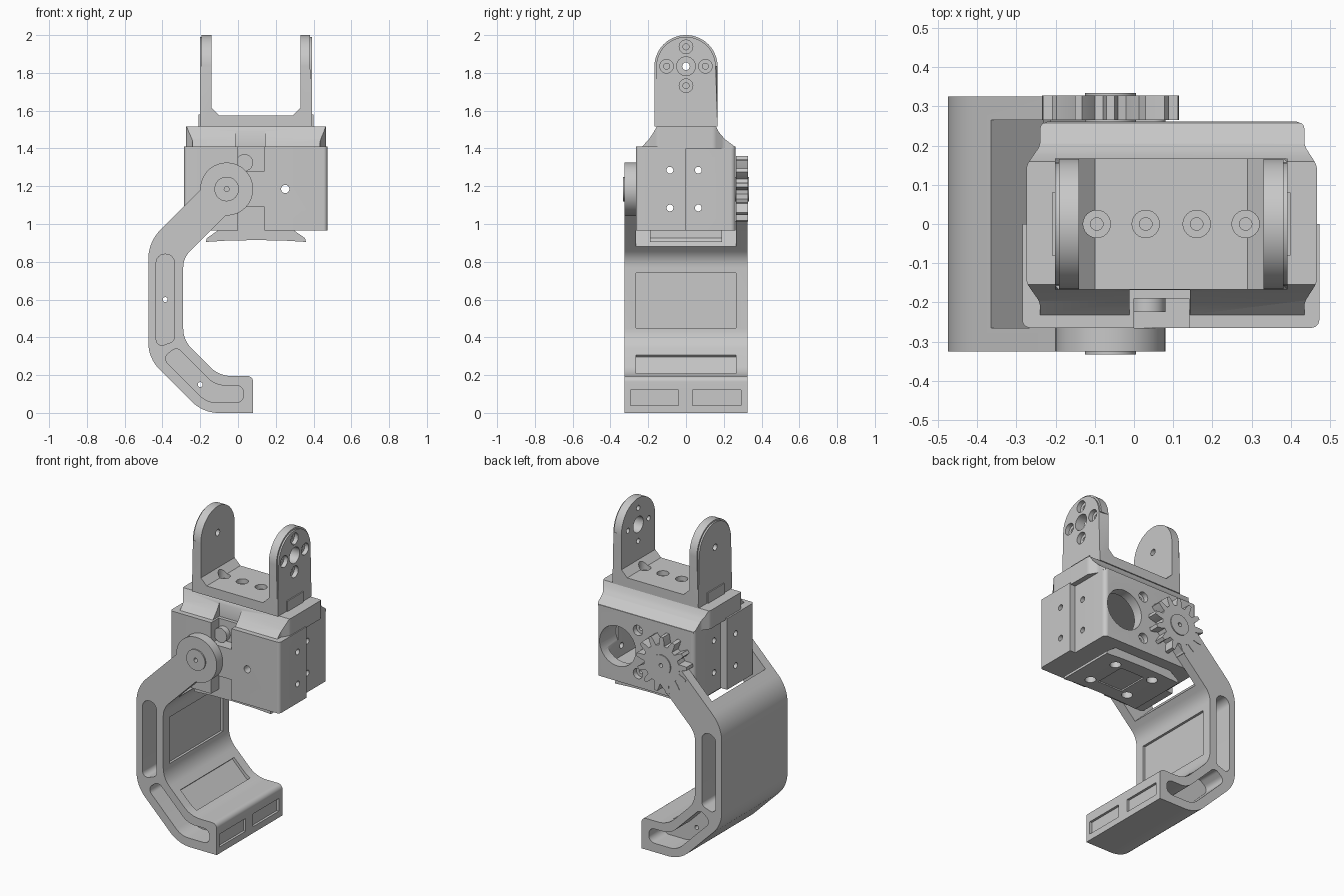
import bpy, bmesh, math
from mathutils import Vector

if "Cube" in bpy.data.objects:
    bpy.data.objects.remove(bpy.data.objects["Cube"], do_unlink=True)

grey = bpy.data.materials.new("plain grey")
grey.use_nodes = True
grey.diffuse_color = (0.58, 0.58, 0.58, 1)
grey.node_tree.nodes["Principled BSDF"].inputs["Base Color"].default_value = grey.diffuse_color

PIVOT = (-0.06, 1.185)


def fillet(corners, steps=8):
    """Round each (u, v, radius) corner of a polygon."""
    out = []
    for i, (u, v, r) in enumerate(corners):
        p = Vector((u, v))
        a = (Vector(corners[i - 1][:2]) - p).normalized()
        b = (Vector(corners[(i + 1) % len(corners)][:2]) - p).normalized()
        if r == 0:
            out.append(p)
            continue
        half = a.angle(b) / 2
        centre = p + (a + b).normalized() * r / math.sin(half)
        t = r / math.tan(half)
        s, e = p + a * t - centre, p + b * t - centre
        out += [centre + s.lerp(e, k / steps).normalized() * r for k in range(steps + 1)]
    return out


def prism(name, pts, axis, lo, hi):
    """Extrude a polygon along an axis."""
    place = {"x": lambda u, v, w: (w, u, v),
             "y": lambda u, v, w: (u, w, v),
             "z": lambda u, v, w: (u, v, w)}[axis]
    bm = bmesh.new()
    ends = [[bm.verts.new(place(p[0], p[1], w)) for p in pts] for w in (lo, hi)]
    bm.faces.new(ends[0])
    bm.faces.new(ends[1])
    n = len(pts)
    for i in range(n):
        j = (i + 1) % n
        bm.faces.new((ends[0][i], ends[0][j], ends[1][j], ends[1][i]))
    bmesh.ops.recalc_face_normals(bm, faces=bm.faces)
    mesh = bpy.data.meshes.new(name)
    bm.to_mesh(mesh)
    bm.free()
    mesh.materials.append(grey)
    ob = bpy.data.objects.new(name, mesh)
    bpy.context.collection.objects.link(ob)
    return ob


def box(name, x, y, z):
    return prism(name, [(x[0], y[0]), (x[1], y[0]), (x[1], y[1]), (x[0], y[1])], "z", *z)


def disc(name, c, r, axis, lo, hi, n=40):
    ring = [(c[0] + r * math.cos(math.tau * i / n),
             c[1] + r * math.sin(math.tau * i / n)) for i in range(n)]
    return prism(name, ring, axis, lo, hi)


def combine(ob, tool, op="DIFFERENCE"):
    """Apply a boolean and discard the tool."""
    mod = ob.modifiers.new("bool", "BOOLEAN")
    mod.operation, mod.solver, mod.object = op, "EXACT", tool
    with bpy.context.temp_override(object=ob, active_object=ob, selected_objects=[ob]):
        bpy.ops.object.modifier_apply(modifier=mod.name)
    bpy.data.objects.remove(tool, do_unlink=True)


def drill(ob, c, r, axis, lo, hi):
    combine(ob, disc("drill", c, r, axis, lo, hi, 24))


# Hooked grip with two arms reaching the pivot
hook = prism("hook", fillet([
    (0.08, 0, 0), (0.08, 0.195, 0.03), (-0.10, 0.195, 0.16), (-0.29, 0.385, 0.15),
    (-0.29, 0.82, 0.12), (-0.05, 1.06, 0), (-0.16, 1.22, 0), (-0.475, 0.905, 0.22),
    (-0.475, 0.29, 0.2), (-0.185, 0, 0.2)]), "y", -0.325, 0.325)
combine(hook, prism("gap", [(-0.41, 1.06), (-0.2, 0.85), (0.15, 1.2), (-0.06, 1.41)],
                    "y", -0.265, 0.265))
combine(hook, disc("pivot", PIVOT, 0.14, "y", -0.325, -0.265, 64), "UNION")
for side in (-1, 1):
    lo, hi = sorted((side * 0.18, side * 0.4))
    combine(hook, prism("slot", fillet([
        (-0.433, 0.345, 0.03), (-0.337, 0.38, 0.03),
        (-0.337, 0.84, 0.045), (-0.433, 0.84, 0.045)]), "y", lo, hi))
    combine(hook, prism("slot", fillet([
        (-0.40, 0.29, 0.035), (-0.165, 0.055, 0.12), (0.03, 0.055, 0.04),
        (0.03, 0.145, 0.04), (-0.12, 0.145, 0.12), (-0.325, 0.35, 0.035)]), "y", lo, hi))
    lo, hi = (-0.295, -0.04) if side < 0 else (0.035, 0.29)
    combine(hook, box("tip_recess", (0.065, 0.1), (lo, hi), (0.04, 0.12)))
for c in ((-0.385, 0.6), (-0.2, 0.15), PIVOT):
    drill(hook, c, 0.013, "y", -0.5, 0.5)
# Shallow pad recesses on the inside of the grip
combine(hook, box("pad", (-0.305, -0.2), (-0.265, 0.265), (0.45, 0.74)))
combine(hook, prism("pad", [(-0.225, 0.295), (-0.12, 0.19), (-0.02, 0.29), (-0.125, 0.395)],
                    "y", -0.265, 0.265))

# Pivot boss and gear
boss = disc("front_boss", PIVOT, 0.065, "y", -0.333, -0.255)
drill(boss, PIVOT, 0.013, "y", -0.5, 0)
TEETH = 13
outline = []
for i in range(TEETH):
    for off, r in ((-0.32, 0.122), (-0.22, 0.15), (-0.12, 0.175),
                   (0.12, 0.175), (0.22, 0.15), (0.32, 0.122)):
        a = math.tau * (i + off) / TEETH + math.pi / 2
        outline.append((PIVOT[0] + r * math.cos(a), PIVOT[1] + r * math.sin(a)))
gear = prism("gear", outline, "y", 0.266, 0.328)
combine(gear, disc("hub", PIVOT, 0.065, "y", 0.25, 0.334), "UNION")
drill(gear, PIVOT, 0.013, "y", 0, 0.5)

# Hollow housing: wide front half and narrower back half
housing = prism("housing", fillet([
    (-0.285, -0.265, 0.02), (0.473, -0.265, 0.02), (0.473, 0, 0), (0.435, 0, 0),
    (0.435, 0.262, 0.025), (-0.24, 0.262, 0.025), (-0.24, 0, 0), (-0.285, 0, 0)]),
    "z", 0.965, 1.41)
combine(housing, box("cavity", (-0.19, 0.4), (-0.16, 0.2), (1.02, 1.36)))
for z in ((1.28, 1.5), (0.9, 1.09)):
    combine(housing, box("notch", (0, 0.14), (-0.3, -0.19), z))
drill(housing, (0.25, 1.185), 0.022, "y", -0.4, 0)
combine(housing, disc("port", (0.29, 1.185), 0.125, "y", 0.1, 0.4, 48))
for dz in (-0.135, 0.135):
    drill(housing, (0.15, 1.185 + dz), 0.032, "y", 0.23, 0.4)
    drill(housing, (0.15, 1.185 + dz), 0.013, "y", 0.1, 0.4)
for y in (-0.085, 0.065):
    for z in (1.085, 1.285):
        drill(housing, (y, z), 0.018, "x", -0.5, 0.6)

# Flared cap over the housing
cap = prism("cap", [(-0.232, 1.40), (-0.232, 1.41), (-0.195, 1.45), (-0.172, 1.485),
                    (-0.155, 1.515), (0.16, 1.515), (0.175, 1.485), (0.205, 1.45),
                    (0.258, 1.41), (0.258, 1.40)], "x", -0.4, 0.6)
plan = fillet([(-0.24, -0.3, 0), (0.435, -0.3, 0), (0.435, -0.2, 0.04), (0.467, -0.15, 0.04),
               (0.467, 0.15, 0.04), (0.435, 0.2, 0.04), (0.435, 0.262, 0.02),
               (-0.24, 0.262, 0.02), (-0.24, 0.2, 0.04), (-0.275, 0.15, 0.04),
               (-0.275, -0.15, 0.04), (-0.24, -0.2, 0.04)])
combine(cap, prism("plan", plan, "z", 1.3, 1.6), "INTERSECT")
combine(cap, box("groove", (-0.012, 0.143), (-0.4, -0.168), (1.3, 1.6)))
guide_pin = disc("guide_pin", (0.035, 1.325), 0.045, "y", -0.225, -0.185, 24)

# Dovetail foot under the housing
foot = prism("foot", [(-0.10, 0.97), (-0.165, 0.925), (-0.17, 0.905), (-0.06, 0.912),
                      (0.10, 0.915), (0.25, 0.912), (0.36, 0.905), (0.355, 0.925),
                      (0.29, 0.97)], "y", -0.19, 0.19)
for x in (-0.04, 0.23):
    for y in (-0.11, 0.11):
        drill(foot, (x, y), 0.032, "z", 0.8, 0.95)
combine(foot, box("foot_recess", (0.01, 0.18), (-0.1, 0.1), (0.8, 0.922)))

# U-shaped bracket with arched cheeks
bracket = prism("bracket", [(-0.202, 1.515), (0.392, 1.515), (0.392, 2.1), (0.33, 2.1),
                            (0.33, 1.615), (0.29, 1.575), (-0.10, 1.575), (-0.14, 1.615),
                            (-0.14, 2.1), (-0.202, 2.1)], "y", -0.3, 0.3)
arch = fillet([(-0.167, 1.4, 0), (0.167, 1.4, 0), (0.167, 2.0, 0.166), (-0.167, 2.0, 0.166)], 16)
combine(bracket, prism("arch", arch, "x", -0.5, 0.6), "INTERSECT")
# Soften the outer rims
bm = bmesh.new()
bm.from_mesh(bracket.data)
rim = [e for e in bm.edges if all(v.co.x < -0.2 or v.co.x > 0.39 for v in e.verts)
       and all(v.co.z > 1.52 for v in e.verts)]
bmesh.ops.bevel(bm, geom=rim, offset=0.01, segments=2, affect="EDGES")
bm.to_mesh(bracket.data)
bm.free()
for x in (-0.095, 0.03, 0.16, 0.285):
    drill(bracket, (x, 0), 0.035, "z", 1.545, 1.7)
    drill(bracket, (x, 0), 0.016, "z", 1.45, 1.7)
drill(bracket, (0, 1.835), 0.02, "x", -0.4, 0)
drill(bracket, (0, 1.835), 0.05, "x", 0.2, 0.5)
for dy, dz in ((0.103, 0), (-0.103, 0), (0, 0.103), (0, -0.103)):
    drill(bracket, (dy, 1.835 + dz), 0.036, "x", 0.365, 0.5)
    drill(bracket, (dy, 1.835 + dz), 0.016, "x", 0.2, 0.5)
for name, x in (("left_tab", (0.38, 0.399)), ("right_tab", (-0.209, -0.19))):
    box(name, x, (-0.08, 0.08), (1.515, 1.58))

# Smooth curved walls while keeping edges crisp
for ob in bpy.context.scene.objects:
    if ob.type == "MESH":
        with bpy.context.temp_override(object=ob, active_object=ob, selected_objects=[ob],
                                       selected_editable_objects=[ob]):
            bpy.ops.object.shade_smooth_by_angle(angle=math.radians(30))
